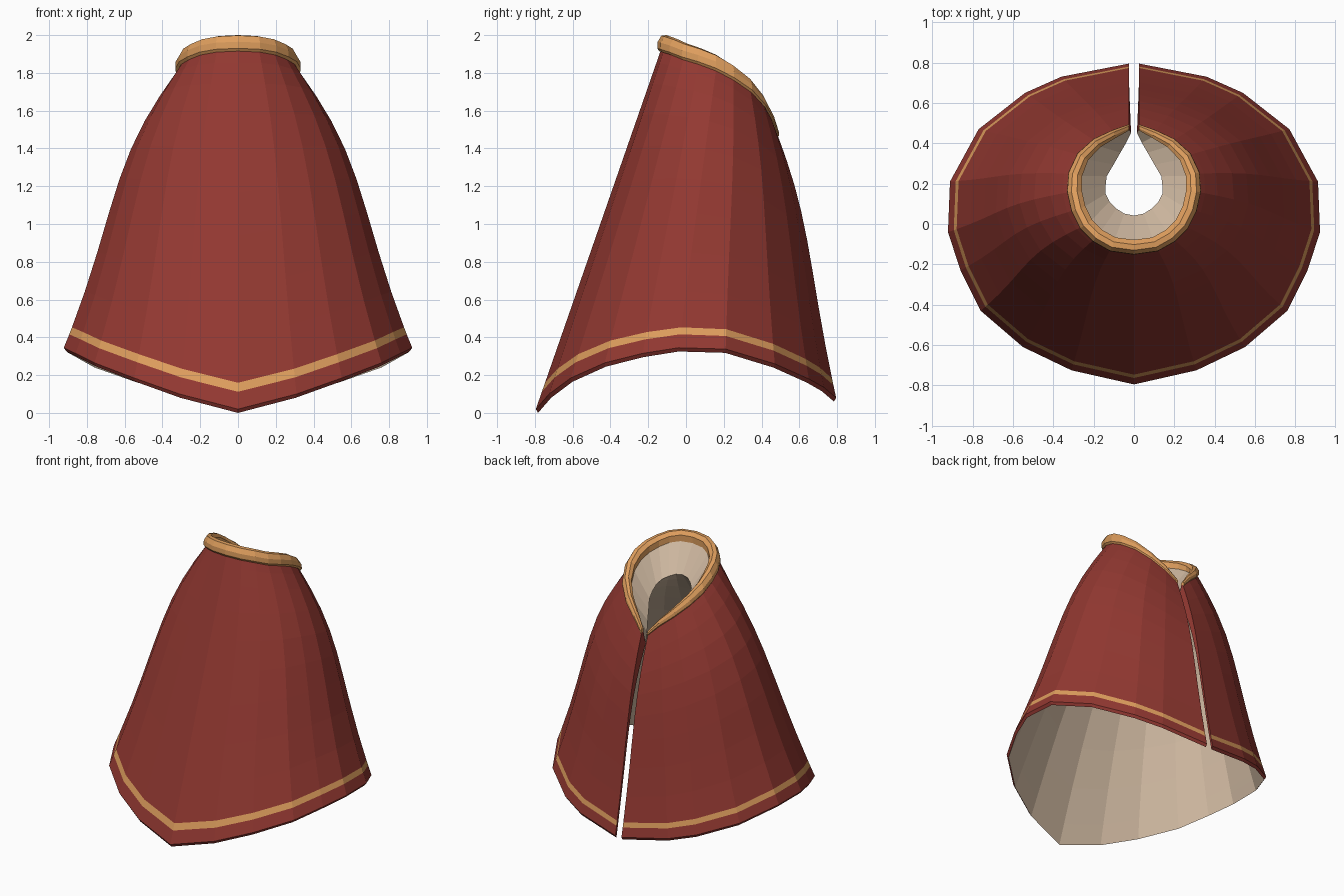
import bpy, math
from mathutils import Vector

cube = bpy.data.objects.get("Cube")
if cube:
    bpy.data.objects.remove(cube, do_unlink=True)


def material(name, rgb):
    m = bpy.data.materials.new(name)
    m.use_nodes = True
    colour = (*rgb, 1)
    m.diffuse_color = colour
    bsdf = m.node_tree.nodes["Principled BSDF"]
    bsdf.inputs["Base Color"].default_value = colour
    bsdf.inputs["Roughness"].default_value = 0.8
    return m


red = material("brick red cloth", (0.29, 0.04, 0.031))
gold = material("ochre trim", (0.73, 0.34, 0.11))
cream = material("cream lining", (0.66, 0.51, 0.375))


def sheet(name, columns, mats, flip=False, rule=None, cap=False):
    """Skin neighbouring columns of points, then mirror to the other side."""
    rows = len(columns[0])
    verts = [p for col in columns for p in col]
    faces, slots = [], []
    for i in range(len(columns) - 1):
        for j in range(rows - 1):
            a, b = i * rows + j, (i + 1) * rows + j
            quad = [a, b, b + 1, a + 1]
            faces.append(quad[::-1] if flip else quad)
            slots.append(rule(j) if rule else 0)
    if cap:
        start = (len(columns) - 1) * rows
        faces.append(list(range(start, start + rows)))
        slots.append(0)
    mesh = bpy.data.meshes.new(name)
    mesh.from_pydata(verts, [], faces)
    for m in mats:
        mesh.materials.append(m)
    for face, slot in zip(mesh.polygons, slots):
        face.material_index = slot
    ob = bpy.data.objects.new(name, mesh)
    bpy.context.collection.objects.link(ob)
    mirror = ob.modifiers.new("Mirror", "MIRROR")
    mirror.merge_threshold = 0.0005
    return ob


# Left half loops, running from front centre to the back slit
HEM = [(0, -.795, 0), (.31, -.725, .08), (.55, -.61, .165), (.76, -.43, .245),
       (.86, -.23, .295), (.922, -.04, .325), (.912, .21, .318), (.77, .47, .24),
       (.54, .65, .16), (.36, .73, .115), (.025, .795, .06)]
NECK = [(0, -.13, 1.93), (.11, -.115, 1.925), (.19, -.07, 1.91), (.25, -.01, 1.885),
        (.29, .07, 1.86), (.31, .16, 1.825), (.305, .25, 1.775), (.265, .34, 1.71),
        (.19, .41, 1.63), (.1, .455, 1.55), (.025, .485, 1.47)]
THROAT = [(0, .04, 1.74), (.05, .05, 1.735), (.09, .075, 1.72), (.125, .11, 1.7),
          (.145, .15, 1.67), (.145, .195, 1.64), (.14, .24, 1.6), (.105, .3, 1.55),
          (.07, .36, 1.5), (.04, .41, 1.44), (.015, .46, 1.38)]
STEPS = [0, .048, .073, .2, .34, .48, .6, .71, .81, .9, .96, 1]
LAST = len(HEM) - 1
LIFT = Vector((0, 0, .02))


def outer(i, t):
    """Point on the outside of the cloth, bulging at the sides and back."""
    angle = math.pi * i / LAST
    bulge = math.sin(math.pi * t ** 1.9)
    p = (Vector(HEM[i]) + LIFT).lerp(Vector(NECK[i]), t)
    return p + bulge * Vector((.08 * math.sin(angle) if 0 < i < LAST else 0,
                               .035 * max(0, -math.cos(angle)), 0))


def under(p):
    return Vector((p[0] * .985, p[1] * .985, p[2]))


def inner(i, t):
    """Point on the lining, thickening towards the throat."""
    offset = Vector(THROAT[i]) - Vector(NECK[i])
    return under(outer(i, t) - LIFT * (1 - t)) + offset * t ** 2.5


def collar_point(i, out, up):
    neck = Vector(NECK[i])
    away = Vector((neck.x, neck.y - .17, 0)).normalized()
    size = 1 - .6 * max(0, (i - 5) / (LAST - 5)) ** 1.5
    return neck + size * (away * out + Vector((0, 0, up)))


columns = range(LAST + 1)

# Outer cloth with a trim stripe above the hem
sheet("cape_cloth", [[under(HEM[i])] + [outer(i, t) for t in STEPS] for i in columns],
      [red, gold], rule=lambda j: 1 if j == 2 else 0)

# Lining, ending in a funnel that rises to the collar
lining = [[inner(i, t) for t in STEPS] + [collar_point(i, -.045, .01)] for i in columns]
sheet("cape_lining", lining, [cream], flip=True)

# Edge of the back slit, joining cloth and lining
edge = [outer(LAST, t) for t in STEPS] + [collar_point(LAST, 0, .01)]
sheet("slit_edge", [edge, lining[LAST]], [red])

# Rounded collar band
SECTION = [(.012, -.015), (.022, 0), (.02, .035), (0, .068),
           (-.028, .07), (-.052, .045), (-.052, -.01)]
sheet("collar_band", [[collar_point(i, *s) for s in SECTION] for i in columns],
      [gold], cap=True)
